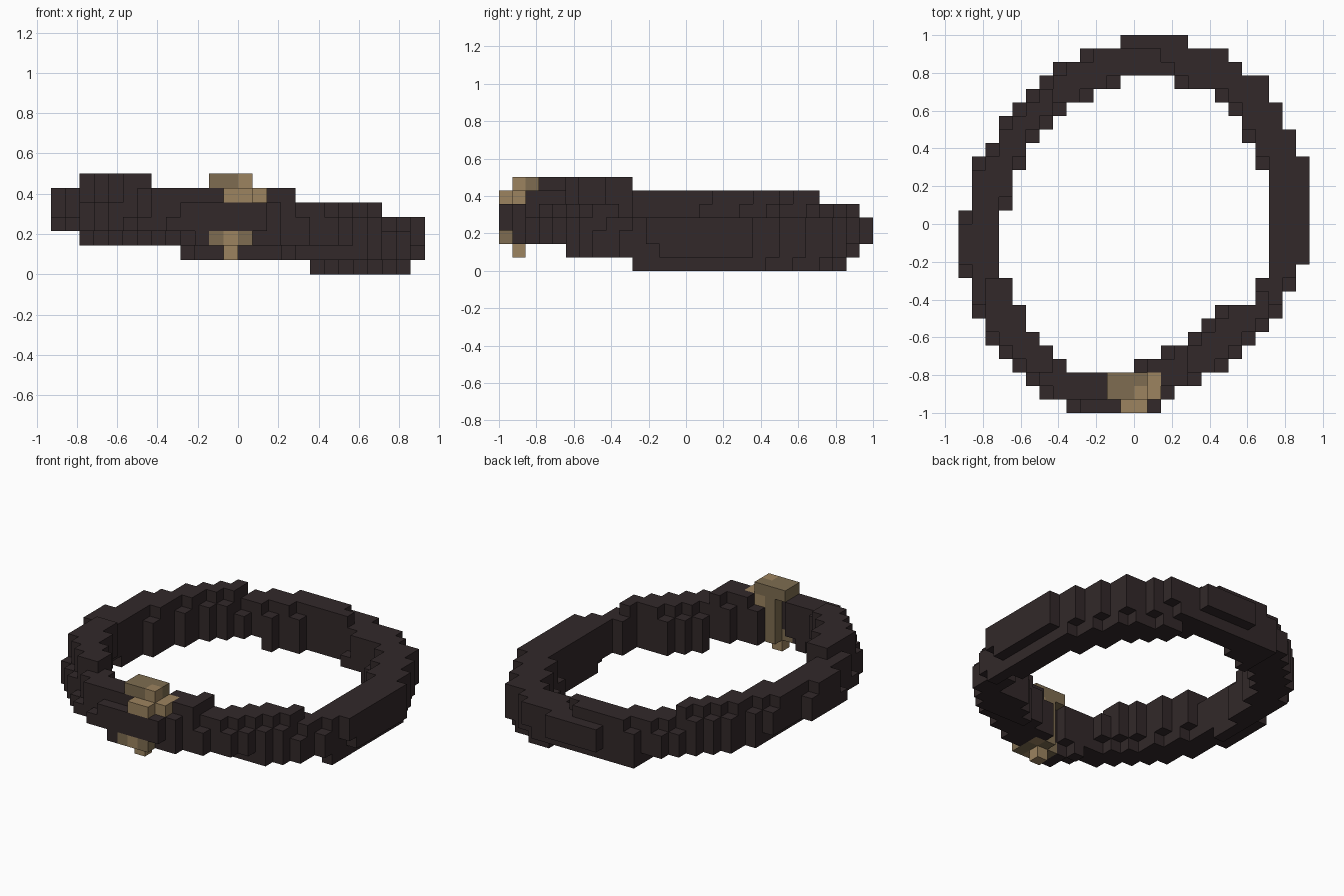
import bpy, bmesh, math

cube = bpy.data.objects.get("Cube")
if cube:
    bpy.data.objects.remove(cube, do_unlink=True)

V = 2 / 28          # block size
NX, NY = 26, 28     # blocks across and deep


def material(name, rgb):
    m = bpy.data.materials.new(name)
    m.use_nodes = True
    m.diffuse_color = (*rgb, 1)
    m.node_tree.nodes["Principled BSDF"].inputs["Base Color"].default_value = (*rgb, 1)
    return m


dark = material("dark leather", (0.032, 0.0215, 0.0225))
gold = material("light brass", (0.335, 0.23, 0.115))
shade = material("dull brass", (0.21, 0.152, 0.082))

# Band footprint from back to front:
# (row count, outer left, inner left, inner right, outer right)
ROWS = [
    (1, 12, 14, 14, 17), (1, 9, 14, 14, 20), (1, 7, 14, 14, 21),
    (1, 6, 12, 16, 23), (1, 5, 10, 19, 23), (1, 4, 8, 20, 24),
    (1, 3, 7, 21, 24), (1, 3, 6, 21, 25), (1, 2, 5, 22, 25),
    (1, 1, 5, 22, 26), (3, 1, 4, 23, 26), (4, 0, 3, 23, 26),
    (1, 0, 3, 23, 25), (1, 1, 4, 22, 25), (1, 1, 4, 22, 24),
    (1, 1, 5, 19, 24), (1, 2, 5, 18, 23), (1, 2, 6, 17, 22),
    (1, 3, 7, 15, 21), (1, 4, 8, 13, 20), (1, 5, 11, 12, 18),
    (1, 6, 12, 12, 16), (1, 8, 12, 12, 15),
]


def height_span(i, j):
    """Lowest and highest block levels of the tilted band at a column."""
    x, y = (i + 0.5 - NX / 2) * V, (j + 0.5 - NY / 2) * V
    c = 3.4 - 1.35 * x - 0.9 * y
    lo, hi = math.floor(c - 1.53), math.floor(c + 2.6)
    # stepped limits along the edges of the tilt
    for hit, limit in ((i < 2, 6), (i >= 7, 6), (j >= 10, 6), (j < 3, 6), (j < 1, 5),
                       (i >= 17, 5), (j >= 24, 5), (i >= 23, 4), (j == 27, 4),
                       (j == 0 and i == 8, 4)):
        if hit:
            hi = min(hi, limit)
    for hit, limit in ((i < 2, 3), (i < 9, 2), (j < 5, 2), (i < 18, 1), (j < 10, 1),
                       (j >= 26, 1), (i == 25, 1), (j == 27, 2),
                       (j == 0 and i in (8, 14), 3), (i == 25 and j == 11, 2)):
        if hit:
            lo = max(lo, limit)
    return max(lo, 0), hi


# Band footprint cells
plan = set()
j = NY - 1
for count, a, b, c, d in ROWS:
    for _ in range(count):
        plan.update((i, j) for i in (*range(a, b), *range(c, d)))
        j -= 1

# Band blocks; stair corners are cut short where the tilted wall leans away,
# except on the flat plates at the front, back and left
band = set()
for i, j in plan:
    lo, hi = height_span(i, j)
    gx = ((i + 1, j) not in plan) - ((i - 1, j) not in plan)
    gy = ((i, j + 1) not in plan) - ((i, j - 1) not in plan)
    if gx and gy and 0 < j < NY - 1 and i < NX - 1:
        if gx + gy > 0:
            lo += 1
        else:
            hi -= 2 if gx + gy < 0 else 1
    band.update((i, j, k) for k in range(lo, max(hi, lo + 1)))

# Buckle blocks: value is the material slot (0 light, 1 dull)
buckle = {}


def fill(xs, ys, zs, slot):
    for i in xs:
        for j in ys:
            for k in zs:
                buckle[i, j, k] = slot


fill((11, 12, 13), (1, 2), (6,), 1)        # top cap
fill((13,), (1,), (6,), 0)
fill((12, 13), (0,), (5,), 0)              # upper lip
fill((12, 13, 14), (1,), (5,), 0)
fill((14,), (2,), (5,), 0)
fill((12,), (2,), range(2, 6), 1)          # inner strap
fill((13,), (2,), range(2, 6), 0)
fill((11, 12, 13), (0, 1), (2,), 1)        # lower lip
fill((12,), (0, 1), (2,), 0)
fill((12,), (1,), (1,), 0)                 # bottom stud

band -= set(buckle)
solid = band | set(buckle)

# Corners of each block face, counter-clockwise from outside
SIDES = {
    (1, 0, 0): ((1, 0, 0), (1, 1, 0), (1, 1, 1), (1, 0, 1)),
    (-1, 0, 0): ((0, 0, 0), (0, 0, 1), (0, 1, 1), (0, 1, 0)),
    (0, 1, 0): ((0, 1, 0), (0, 1, 1), (1, 1, 1), (1, 1, 0)),
    (0, -1, 0): ((0, 0, 0), (1, 0, 0), (1, 0, 1), (0, 0, 1)),
    (0, 0, 1): ((0, 0, 1), (1, 0, 1), (1, 1, 1), (0, 1, 1)),
    (0, 0, -1): ((0, 0, 0), (0, 1, 0), (1, 1, 0), (1, 0, 0)),
}


def build(name, blocks, mats):
    """Make one object from the exposed faces of a set of blocks."""
    bm = bmesh.new()
    corners = {}

    def corner(p):
        if p not in corners:
            corners[p] = bm.verts.new(((p[0] - NX / 2) * V, (p[1] - NY / 2) * V, p[2] * V))
        return corners[p]

    for (i, j, k), slot in sorted(blocks.items()):
        for (dx, dy, dz), quad in SIDES.items():
            if (i + dx, j + dy, k + dz) not in solid:
                f = bm.faces.new([corner((i + a, j + b, k + c)) for a, b, c in quad])
                f.material_index = slot
    mesh = bpy.data.meshes.new(name)
    bm.to_mesh(mesh)
    bm.free()
    for m in mats:
        mesh.materials.append(m)
    ob = bpy.data.objects.new(name, mesh)
    bpy.context.collection.objects.link(ob)


build("belt_band", {b: 0 for b in band}, [dark])
build("belt_buckle", buckle, [gold, shade])
